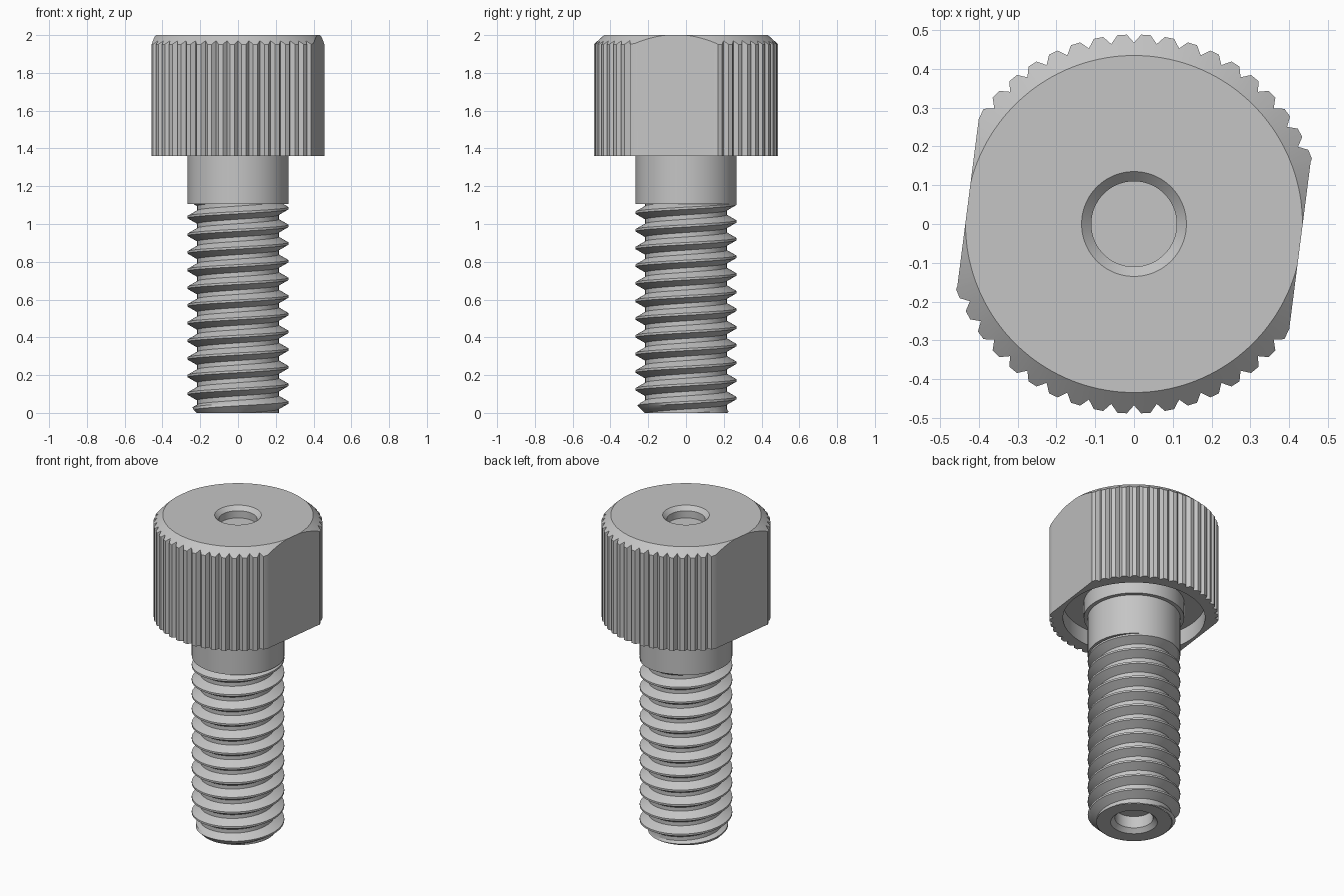
import bpy, bmesh
from math import radians, degrees, cos, sin, pi

cube = bpy.data.objects.get("Cube")
if cube:
    bpy.data.objects.remove(cube)

steel = bpy.data.materials.new("grey_steel")
steel.use_nodes = True
GREY = (0.56, 0.56, 0.56, 1)
steel.diffuse_color = GREY
steel.node_tree.nodes["Principled BSDF"].inputs["Base Color"].default_value = GREY


def revolve(name, angles, rings):
    """Skin rings round z; a ring is (r, z) or a function of angle giving it."""
    bm = bmesh.new()
    grid = []
    for ring in rings:
        row = []
        for a in angles:
            r, z = ring(a) if callable(ring) else ring
            row.append(bm.verts.new((r * cos(a), r * sin(a), z)))
        grid.append(row)
    for up, low in zip(grid, grid[1:]):
        for i in range(len(angles) - 1):
            bm.faces.new((up[i], low[i], low[i + 1], up[i + 1]))
    bmesh.ops.remove_doubles(bm, verts=bm.verts, dist=1e-5)
    mesh = bpy.data.meshes.new(name)
    bm.to_mesh(mesh)
    bm.free()
    mesh.materials.append(steel)
    ob = bpy.data.objects.new(name, mesh)
    bpy.context.collection.objects.link(ob)
    bpy.ops.object.select_all(action='DESELECT')
    ob.select_set(True)
    bpy.context.view_layer.objects.active = ob
    bpy.ops.object.shade_smooth_by_angle(angle=radians(25))
    return ob


# Main sizes
TOP, HEAD_BASE, THREAD_TOP = 2.0, 1.36, 1.105
TIP_R, VALLEY_R, RIM_R = 0.488, 0.467, 0.434
SHANK_R = 0.267
FLAT_DIST, FLAT_MID, FLAT_HALF = 0.431, radians(-7.3), radians(26.7)
TEETH = 50
STEP = 2 * pi / TEETH

# Head outline: ridged round the rim, cut by two opposite flats
# Tooth corners as (fraction of a step, is on tip)
TOOTH = ((0.0, False), (0.3, True), (0.7, True))


def flat_r(rel):
    return FLAT_DIST / cos(rel)


outline = []
for half in (0, pi):
    for i in range(25):
        rel = FLAT_HALF * (i / 12 - 1)
        outline.append((FLAT_MID + half + rel, flat_r(rel)))
    for t in range(TEETH):
        for frac, tip in TOOTH:
            a = pi / 2 + half + (t - TEETH // 2 + frac) * STEP
            rel = a - FLAT_MID - half
            if FLAT_HALF + 0.01 < rel < pi - FLAT_HALF - 0.01:
                outline.append((a, TIP_R if tip else VALLEY_R))
outline.sort()
first = outline[0]
outline.append((first[0] + 2 * pi, first[1]))
head_angles = [a for a, r in outline]
head_radius = dict(outline)


def rim(a):
    return min(head_radius[a], RIM_R), TOP


def bevel(a):
    r = head_radius[a]
    return r, TOP - max(0, r - RIM_R) * 0.9


def skirt(a):
    return head_radius[a], HEAD_BASE


# Head with a shallow socket on top and a ring recess below
revolve("knurled_head", head_angles, [
    (0, 1.93), (0.11, 1.93), (0.11, 1.975), (0.135, TOP),
    rim, bevel, skirt,
    (0.41, HEAD_BASE), (0.41, 1.46), (0.29, 1.46),
    (0.29, HEAD_BASE), (SHANK_R - 0.01, HEAD_BASE)])

# Plain shank
circle = [2 * pi * i / 96 for i in range(97)]
revolve("plain_shank", circle, [
    (SHANK_R, HEAD_BASE + 0.005), (SHANK_R, THREAD_TOP), (0.2, THREAD_TOP)])

# Right-handed thread with a chamfered start
PITCH, PHASE = 0.0935, 0.055
ROOT_R = 0.216
CREST, ROOT = 0.0625, 0.375     # half widths in pitches


def thread_ring(turn, u):
    def ring(a):
        base = PHASE + PITCH * a / (2 * pi)
        z = min(max(base + PITCH * (turn + u), 0), THREAD_TOP)
        d = abs(((z - base) / PITCH + 0.5) % 1 - 0.5)
        rise = min(max((ROOT - d) / (ROOT - CREST), 0), 1)
        r = ROOT_R + (SHANK_R - ROOT_R) * rise
        return min(r, 0.22 + z), z
    return ring


revolve("screw_thread", circle, [
    thread_ring(turn, u)
    for turn in range(13, -4, -1)
    for u in (ROOT, 0.22, CREST, -CREST, -0.22, -ROOT)])

# End face with a chamfered centre hole
revolve("end_face", circle, [
    (0.218, 0), (0.135, 0), (0.11, 0.025), (0.11, 0.1), (0, 0.1)])
